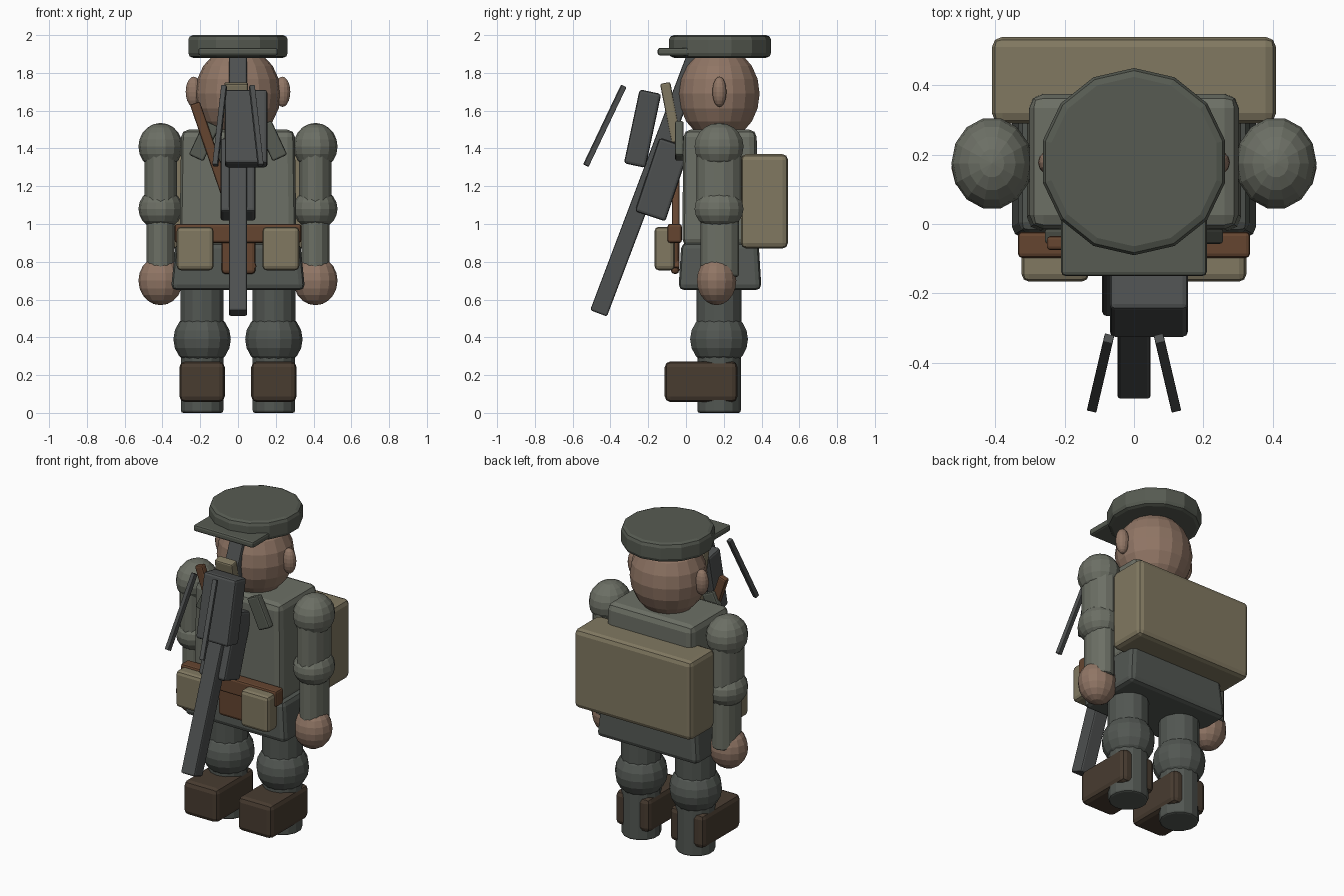
import bpy, bmesh
from math import radians
from mathutils import Vector, Matrix

cube = bpy.data.objects.get("Cube")
if cube:
    bpy.data.objects.remove(cube)


def material(name, color):
    m = bpy.data.materials.new(name)
    m.use_nodes = True
    rgba = (*color, 1)
    m.diffuse_color = rgba
    m.node_tree.nodes["Principled BSDF"].inputs["Base Color"].default_value = rgba
    return m


JACKET = material("jacket_cloth", (0.15, 0.16, 0.13))
TROUSER = material("trouser_cloth", (0.085, 0.095, 0.085))
CAP = material("cap_cloth", (0.095, 0.105, 0.085))
SKIN = material("skin", (0.28, 0.18, 0.13))
CANVAS = material("canvas", (0.22, 0.19, 0.12))
LEATHER = material("leather", (0.13, 0.06, 0.03))
BOOT = material("boot_leather", (0.065, 0.045, 0.03))
METAL = material("gunmetal", (0.075, 0.08, 0.08))


def finish(name, bm, loc, rot, mat, bevel=0.0):
    mesh = bpy.data.meshes.new(name)
    bm.to_mesh(mesh)
    bm.free()
    mesh.materials.append(mat)
    ob = bpy.data.objects.new(name, mesh)
    bpy.context.collection.objects.link(ob)
    ob.location = loc
    ob.rotation_euler = [radians(a) for a in rot]
    if bevel:
        mod = ob.modifiers.new("edge_bevel", 'BEVEL')
        mod.width = bevel
        mod.segments = 2
        mod.limit_method = 'ANGLE'
        mod.angle_limit = radians(40)
    return ob


def box(name, loc, size, mat, rot=(0, 0, 0), bevel=0.01, taper=1.0):
    bm = bmesh.new()
    bmesh.ops.create_cube(bm, size=1)
    for v in bm.verts:
        if v.co.z > 0:
            v.co.x *= taper
            v.co.y *= taper
    bmesh.ops.scale(bm, vec=size, verts=bm.verts)
    return finish(name, bm, loc, rot, mat, bevel)


def ball(name, loc, radii, mat, segments=14):
    bm = bmesh.new()
    bmesh.ops.create_uvsphere(bm, u_segments=segments, v_segments=10, radius=1)
    bmesh.ops.rotate(bm, verts=bm.verts, matrix=Matrix.Rotation(radians(90), 3, 'Z'))
    bmesh.ops.scale(bm, vec=radii, verts=bm.verts)
    return finish(name, bm, loc, (0, 0, 0), mat)


def tube(name, x, y, z0, z1, rx, ry, mat, bevel=0.012):
    bm = bmesh.new()
    bmesh.ops.create_cone(bm, cap_ends=True, segments=14, radius1=1, radius2=1, depth=1)
    bmesh.ops.scale(bm, vec=(rx, ry, z1 - z0), verts=bm.verts)
    return finish(name, bm, (x, y, (z0 + z1) / 2), (0, 0, 0), mat, bevel)


def rod(name, a, b, thickness, mat):
    a, b = Vector(a), Vector(b)
    ob = box(name, (a + b) / 2, (thickness, thickness, (b - a).length), mat, bevel=0.003)
    ob.rotation_euler = (b - a).to_track_quat('Z', 'Y').to_euler()
    return ob


# Trunk
box("torso", (0, 0.18, 1.19), (0.62, 0.40, 0.62), JACKET, bevel=0.04, taper=0.97)
box("jacket_skirt", (0, 0.18, 0.775), (0.71, 0.44, 0.25), TROUSER, bevel=0.03, taper=0.93)

# Head and cap
ball("head", (0, 0.175, 1.69), (0.227, 0.218, 0.25), SKIN, 18)
ball("nose", (0, -0.035, 1.67), (0.035, 0.04, 0.05), SKIN)
tube("cap_crown", 0, 0.18, 1.88, 2.0, 0.27, 0.27, CAP, 0.025)
box("cap_visor", (0, -0.03, 1.912), (0.42, 0.24, 0.04), CAP, bevel=0.012)

# Mirrored body parts
for side, s in (("left", 1), ("right", -1)):
    ball(side + "_ear", (s * 0.235, 0.177, 1.70), (0.042, 0.038, 0.08), SKIN)
    box(side + "_collar", (s * 0.18, -0.035, 1.44), (0.085, 0.045, 0.20), CAP,
        rot=(0, -s * 25, 0))

    ax = s * 0.41
    ball(side + "_shoulder", (ax, 0.175, 1.41), (0.117, 0.133, 0.125), JACKET)
    tube(side + "_upper_arm", ax, 0.175, 1.07, 1.42, 0.088, 0.12, JACKET)
    ball(side + "_elbow", (ax, 0.175, 1.08), (0.117, 0.133, 0.11), JACKET)
    tube(side + "_forearm", ax, 0.178, 0.72, 1.08, 0.077, 0.102, JACKET)
    ball(side + "_hand", (ax, 0.162, 0.70), (0.117, 0.107, 0.13), SKIN)

    lx = s * 0.19
    tube(side + "_thigh", lx, 0.175, 0.38, 0.75, 0.117, 0.12, TROUSER)
    ball(side + "_knee", (lx, 0.175, 0.39), (0.152, 0.157, 0.15), TROUSER)
    tube(side + "_shin", lx, 0.175, 0, 0.39, 0.115, 0.115, TROUSER)
    box(side + "_boot", (lx, 0.08, 0.165), (0.24, 0.385, 0.215), BOOT, bevel=0.03)

    box(side + "_pouch", (s * 0.227, -0.113, 0.87), (0.195, 0.107, 0.23), CANVAS,
        bevel=0.022)

# Webbing and pack
box("belt", (0, -0.06, 0.95), (0.67, 0.075, 0.10), LEATHER, bevel=0.012)
box("belt_flap", (0.003, -0.058, 0.83), (0.18, 0.045, 0.19), LEATHER, bevel=0.02)
box("sling", (-0.077, -0.055, 1.20), (0.055, 0.04, 0.93), LEATHER, rot=(0, -19, 0))
box("backpack", (0, 0.415, 1.12), (0.82, 0.25, 0.50), CANVAS, bevel=0.03)

# Slung weapon
box("weapon_barrel", (0, -0.205, 1.21), (0.096, 0.095, 1.46), METAL, rot=(-20.7, 0, 0))
box("weapon_receiver", (0, -0.125, 1.235), (0.185, 0.17, 0.41), METAL,
    rot=(-18.5, 0, 0), bevel=0.015)
box("weapon_magazine", (0.043, -0.23, 1.505), (0.225, 0.117, 0.40), METAL,
    rot=(-12, 0, 0), bevel=0.015)
box("weapon_pad", (-0.01, -0.08, 1.59), (0.125, 0.055, 0.32), CANVAS, rot=(11, 0, 0))
for side, s in (("left", 1), ("right", -1)):
    rod(side + "_bipod_leg", (s * 0.073, -0.33, 1.73), (s * 0.12, -0.53, 1.31),
        0.028, METAL)
